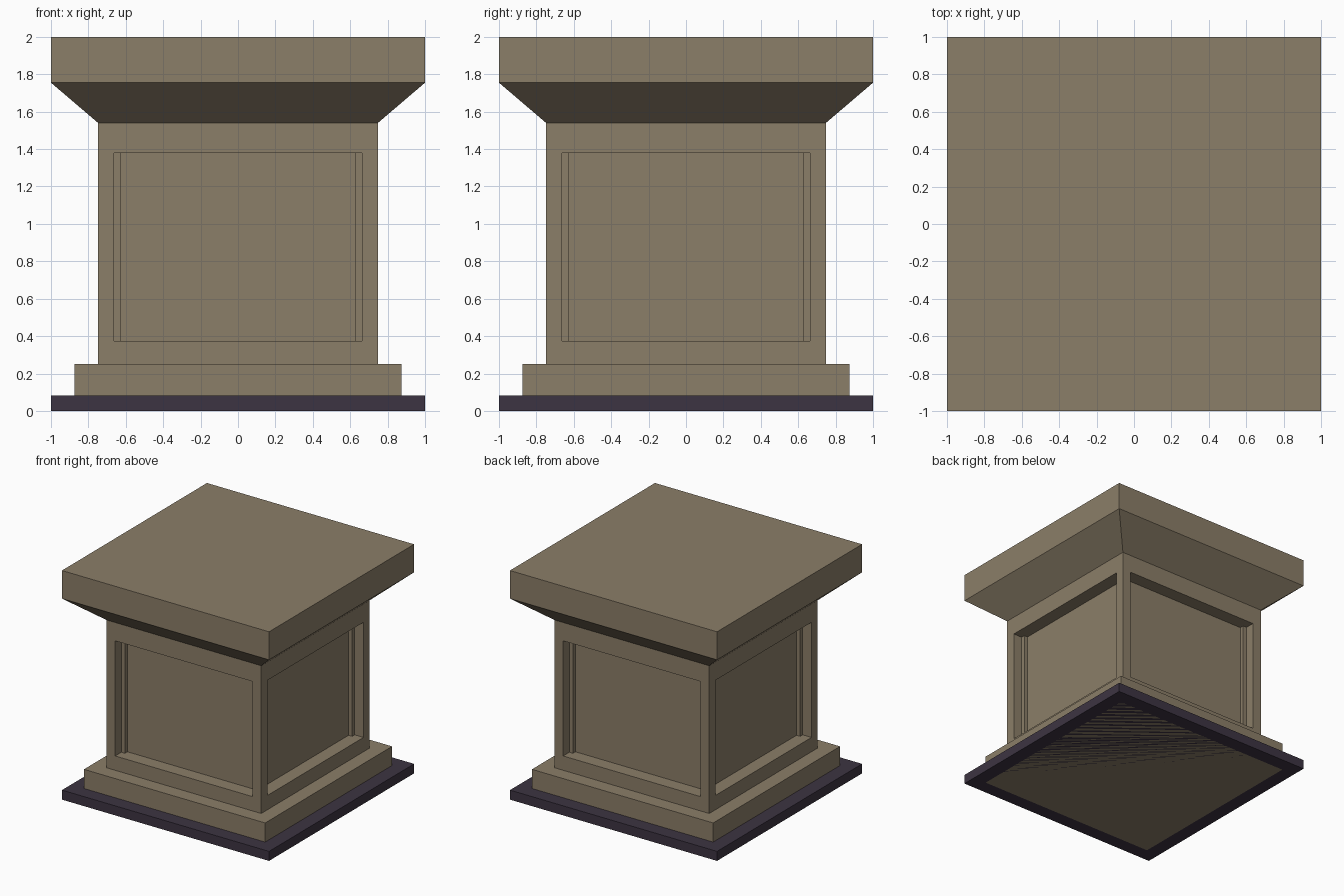
import bpy
import bmesh

if "Cube" in bpy.data.objects:
    bpy.data.objects.remove(bpy.data.objects["Cube"])


def material(name, color):
    mat = bpy.data.materials.new(name)
    mat.diffuse_color = (*color, 1)
    mat.use_nodes = True
    mat.node_tree.nodes["Principled BSDF"].inputs["Base Color"].default_value = mat.diffuse_color
    return mat


def add_object(name, bm, mat):
    mesh = bpy.data.meshes.new(name)
    bm.to_mesh(mesh)
    bm.free()
    mesh.materials.append(mat)
    obj = bpy.data.objects.new(name, mesh)
    bpy.context.collection.objects.link(obj)
    return obj


def square_loft(profile):
    """Stack square rings (half width, height) into a closed solid."""
    bm = bmesh.new()
    rings = [[bm.verts.new((sx * h, sy * h, z))
              for sx, sy in ((-1, -1), (1, -1), (1, 1), (-1, 1))]
             for h, z in profile]
    for low, high in zip(rings, rings[1:]):
        for i in range(4):
            j = (i + 1) % 4
            bm.faces.new((low[i], low[j], high[j], high[i]))
    bm.faces.new(rings[0][::-1])
    bm.faces.new(rings[-1])
    bm.normal_update()
    return bm


stone = material("stone", (0.26, 0.21, 0.14))
dark = material("dark_base", (0.046, 0.034, 0.054))

# Pedestal: plinth, shaft, flared cornice and cap slab
SHAFT, Z0, Z1 = 0.748, 0.25, 1.54
pedestal = square_loft([(0.875, 0), (0.875, Z0), (SHAFT, Z0),
                        (SHAFT, Z1), (1, 1.755), (1, 2)])

# Recessed panel on each shaft side
sides = [f for f in pedestal.faces
         if abs(f.normal.z) < 0.01 and Z0 < f.calc_center_median().z < Z1]
bmesh.ops.inset_individual(pedestal, faces=sides, thickness=0.12, depth=0)
mid = (Z0 + Z1) / 2
for face in sides:
    for v in face.verts:
        v.co.z = 0.375 if v.co.z < mid else 1.38
bmesh.ops.inset_individual(pedestal, faces=sides, thickness=0, depth=-0.12)
add_object("pedestal", pedestal, stone)

# Thin dark base plate
add_object("base_plate", square_loft([(1, 0), (1, 0.083)]), dark)
